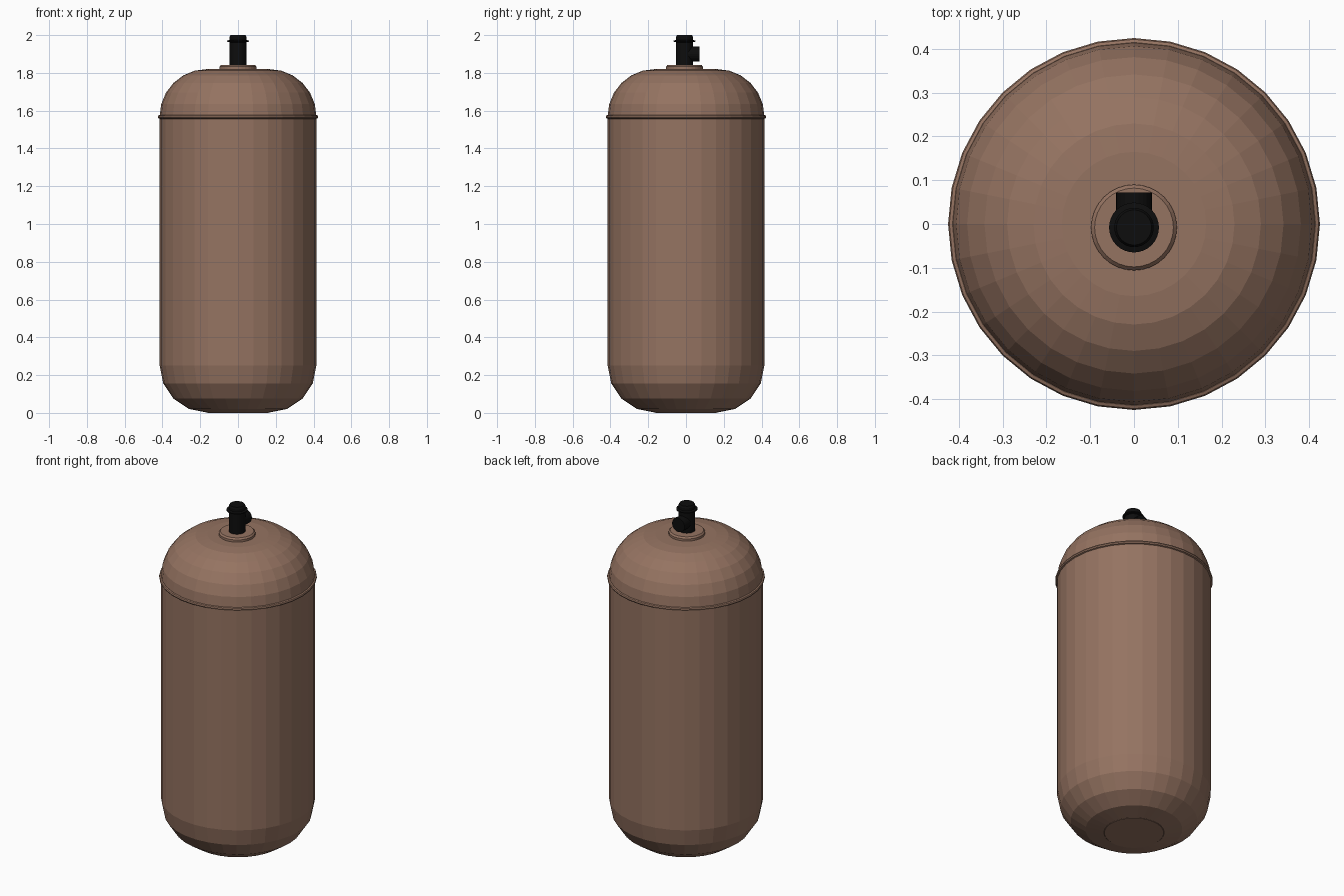
import bpy, bmesh, math
from mathutils import Matrix

if "Cube" in bpy.data.objects:
    bpy.data.objects.remove(bpy.data.objects["Cube"])


def material(name, rgb):
    m = bpy.data.materials.new(name)
    m.diffuse_color = (*rgb, 1)
    m.use_nodes = True
    m.node_tree.nodes["Principled BSDF"].inputs["Base Color"].default_value = m.diffuse_color
    return m


BROWN = material("brown paint", (0.30, 0.172, 0.12))
BLACK = material("black valve", (0.004, 0.004, 0.004))


def lathe(name, profile, mat, sides=32, closed=False, matrix=Matrix()):
    """Spin (radius, z) points about z; open profiles get end caps."""
    bm = bmesh.new()
    rings = [[bm.verts.new((r * math.cos(i * math.tau / sides),
                            r * math.sin(i * math.tau / sides), z))
              for i in range(sides)] for r, z in profile]
    pairs = list(zip(rings, rings[1:]))
    if closed:
        pairs.append((rings[-1], rings[0]))
    else:
        bm.faces.new(rings[0][::-1])
        bm.faces.new(rings[-1])
    for a, b in pairs:
        for i in range(sides):
            j = (i + 1) % sides
            bm.faces.new((a[i], a[j], b[j], b[i]))
    bmesh.ops.recalc_face_normals(bm, faces=bm.faces)
    bm.transform(matrix)
    me = bpy.data.meshes.new(name)
    bm.to_mesh(me)
    bm.free()
    me.materials.append(mat)
    ob = bpy.data.objects.new(name, me)
    bpy.context.collection.objects.link(ob)
    return ob


def arc(r, z, radius, start, end, steps):
    angles = [math.radians(start + (end - start) * i / steps) for i in range(steps + 1)]
    return [(r + radius * math.cos(a), z + radius * math.sin(a)) for a in angles]


# tank shell: coarse rounded base, finer rounded shoulder
lathe("tank_body", arc(0.165, 0.252, 0.25, -90, 0, 4) + arc(0.165, 1.57, 0.25, 0, 90, 6), BROWN)

# base plate under the tank
lathe("base_plate", [(0.16, 0.0), (0.165, 0.004)], BROWN)

# weld seam ring
lathe("seam_ring", arc(0.415, 1.567, 0.01, 0, 315, 7), BROWN, closed=True)

# collar and valve sit slightly forward of the tank axis
offset = Matrix.Translation((0, -0.008, 0))
lathe("neck_collar", [(0.098, 1.81), (0.098, 1.833), (0.09, 1.842)], BROWN, matrix=offset)
lathe("valve_stem", [(0.045, 1.83), (0.045, 1.99), (0.04, 2.0)], BLACK, matrix=offset)
lathe("valve_ring", [(0.045, 1.962), (0.057, 1.965), (0.057, 1.971), (0.045, 1.974)],
      BLACK, matrix=offset)

# side outlet pointing to the back
lathe("valve_outlet", [(0.041, 0.0), (0.041, 0.072)], BLACK, 24,
      matrix=Matrix.Translation((0, 0, 1.9)) @ Matrix.Rotation(-math.pi / 2, 4, 'X'))
